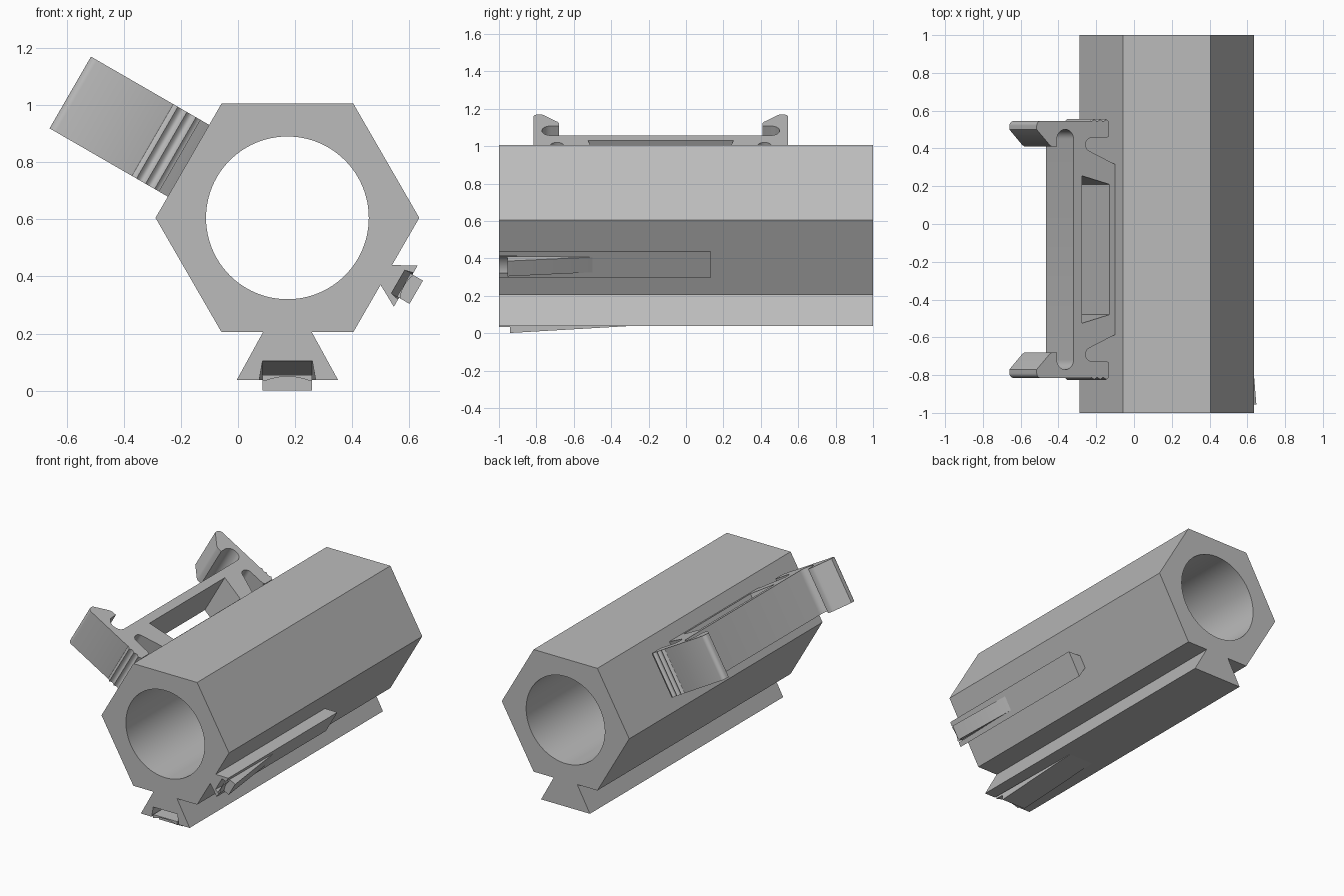
import bpy, bmesh, math
from mathutils import Vector

if "Cube" in bpy.data.objects:
    bpy.data.objects.remove(bpy.data.objects["Cube"], do_unlink=True)

GREY = bpy.data.materials.new("matte_grey")
GREY.use_nodes = True
GREY.diffuse_color = (0.5, 0.5, 0.5, 1)
for node in GREY.node_tree.nodes:
    if node.type == 'BSDF_PRINCIPLED':
        node.inputs["Base Color"].default_value = (0.5, 0.5, 0.5, 1)

CENTRE = Vector((0.173, 0, 0.605))
APOTHEM = 0.4


def face_frame(degrees):
    """Map (across, y, height) on a barrel side to world space."""
    a = math.radians(degrees)
    out = Vector((math.cos(a), 0, math.sin(a)))
    side = Vector((-out.z, 0, out.x))
    return lambda u, y, h: CENTRE + side * u + out * (APOTHEM + h) + Vector((0, y, 0))


def loft(name, ring_a, ring_b):
    """Closed solid between two matching rings of points."""
    bm = bmesh.new()
    a = [bm.verts.new(p) for p in ring_a]
    b = [bm.verts.new(p) for p in ring_b]
    bm.faces.new(a)
    bm.faces.new(b[::-1])
    for i in range(len(a)):
        j = (i + 1) % len(a)
        bm.faces.new((a[j], a[i], b[i], b[j]))
    bmesh.ops.recalc_face_normals(bm, faces=bm.faces)
    mesh = bpy.data.meshes.new(name)
    bm.to_mesh(mesh)
    bm.free()
    mesh.materials.append(GREY)
    obj = bpy.data.objects.new(name, mesh)
    bpy.context.collection.objects.link(obj)
    return obj


def cut(obj, cutter):
    """Subtract the cutter, then discard it."""
    cutter.hide_render = True
    mod = obj.modifiers.new("cut", 'BOOLEAN')
    mod.operation = 'DIFFERENCE'
    mod.solver = 'EXACT'
    mod.object = cutter
    deps = bpy.context.evaluated_depsgraph_get()
    mesh = bpy.data.meshes.new_from_object(obj.evaluated_get(deps))
    obj.modifiers.clear()
    obj.data = mesh
    bpy.data.objects.remove(cutter, do_unlink=True)


def smooth(obj):
    for p in obj.data.polygons:
        p.use_smooth = True
    obj.data.set_sharp_from_angle(angle=math.radians(30))


def circle(radius, y, count):
    return [CENTRE + Vector((radius * math.cos(math.tau * i / count), y,
                             radius * math.sin(math.tau * i / count))) for i in range(count)]


def arc(cx, cy, r, start, end, steps):
    angles = [math.radians(start + (end - start) * i / steps) for i in range(steps + 1)]
    return [(cx + r * math.cos(a), cy + r * math.sin(a)) for a in angles]


# Hexagonal barrel with a round bore
hex_r = APOTHEM / math.cos(math.pi / 6)
barrel = loft("barrel", circle(hex_r, -1, 6), circle(hex_r, 1, 6))
cut(barrel, loft("bore_cutter", circle(0.285, -1.1, 96), circle(0.285, 1.1, 96)))
smooth(barrel)


def rail_with_clip(name, degrees, s, y_end, length, half, gap, tip, lip):
    """Dovetail rail with a spring clip in a tapered socket at its front."""
    place = face_frame(degrees)
    section = [(-0.0825, -0.005), (0.0825, -0.005), (0.177, 0.167), (-0.177, 0.167)]
    rail = loft(name + "_rail", *[[place(u * s, y, h * s) for u, h in section]
                                  for y in (-1, y_end)])
    # Tapered socket, leaving a slot at each side of the clip
    root = -1 + length
    low, top, under = 0.1 * s, 0.19 * s, 0.15 * s
    front = [(-half, low), (half, low), (half + gap, top), (-half - gap, top)]
    back = [(-half, under), (half, under), (half, top), (-half, top)]
    cut(rail, loft("socket_cutter", [place(u, -1.01, h) for u, h in front],
                   [place(u, root, h) for u, h in back]))
    # Clip tongue with a wedge-shaped catch
    face = 0.167 * s
    profile = [(-1, under), (-1, face + 0.005), (-1 + lip, face + 0.005), (-1 + lip, tip),
               (root, face), (root + 0.02, under)]
    clip = loft(name + "_clip", *[[place(u, y, h) for y, h in profile] for u in (-half, half)])
    # Shallow scoop across the front lip
    r = half * 2.5
    scoop = arc(0, under + 0.006 * s + r, r, 0, 360, 48)[:-1]
    cut(clip, loft("scoop_cutter", *[[place(u, y, h) for u, h in scoop]
                                     for y in (-1.1, -1 + lip)]))
    smooth(clip)


rail_with_clip("bottom", -90, 1, 1, 0.7, 0.087, 0.016, 0.204, 0.06)
rail_with_clip("side", -30, 0.47, 0.13, 0.5, 0.047, 0.009, 0.121, 0.045)

# Side bracket: half of the outline, as (distance from its middle, height)
ridges = [(0.69 - 0.012 * abs(math.cos(math.pi * i / 6)), 0.035 + 0.11 * i / 18)
          for i in range(19)]
half_outline = (
    [(0.45, -0.003)]
    + arc(0.555, 0.142, 0.037, 165, 15, 12)
    + [(0.592, 0.05), (0.596, 0.04), (0.606, 0.035)]
    + ridges
    + [(0.68, 0.15)]
    + arc(0.655, 0.453, 0.025, 0, 90, 6)
    + [(0.635, 0.478), (0.552, 0.398), (0.545, 0.385), (0.545, 0.355)]
    + arc(0.585, 0.304, 0.051, 90, -90, 14)
)
outline = half_outline + [(-v, h) for v, h in reversed(half_outline)]
on_bracket = face_frame(150)
MIDDLE = -0.135


def bracket_prism(name, points, half_width):
    return loft(name, *[[on_bracket(u, MIDDLE + v, h) for v, h in points]
                        for u in (-half_width, half_width)])


bracket = bracket_prism("side_bracket", outline, 0.145)
window = [(-0.345, 0.034), (0.345, 0.034), (0.39, 0.2), (-0.39, 0.2)]
cut(bracket, bracket_prism("window_cutter", window, 0.2))
smooth(bracket)
